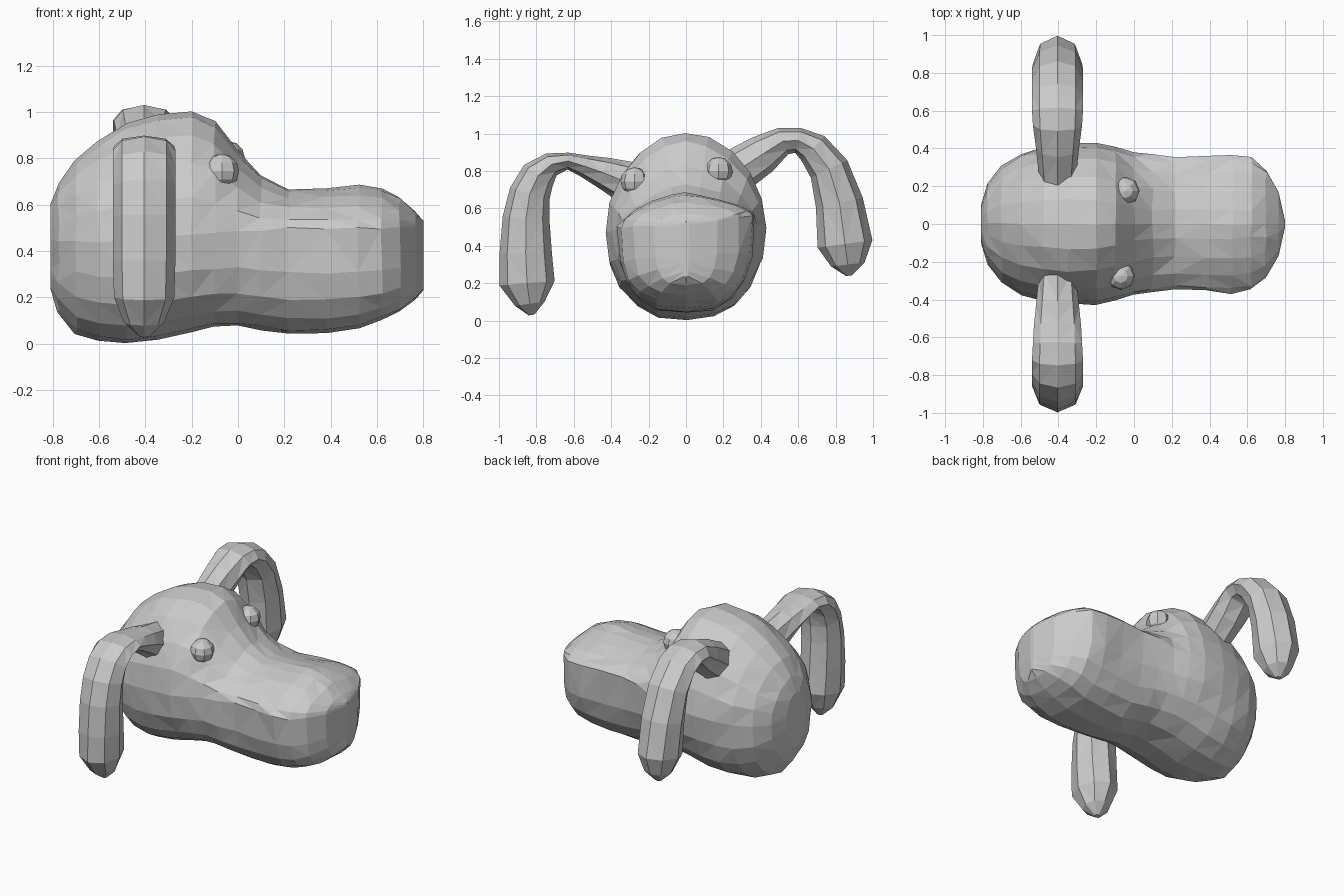
import bpy, bmesh, random
from math import sin, cos, pi, copysign
from mathutils import Vector

random.seed(4)


def finish(bm, name):
    bmesh.ops.recalc_face_normals(bm, faces=bm.faces[:])
    mesh = bpy.data.meshes.new(name)
    bm.to_mesh(mesh)
    bm.free()
    obj = bpy.data.objects.new(name, mesh)
    bpy.context.collection.objects.link(obj)
    return obj


def loft(name, rings):
    """Skin a list of equal-length point rings and cap both ends."""
    bm = bmesh.new()
    rows = [[bm.verts.new(p) for p in ring] for ring in rings]
    n = len(rows[0])
    for a, b in zip(rows, rows[1:]):
        for i in range(n):
            j = (i + 1) % n
            bm.faces.new((a[i], a[j], b[j], b[i]))
    bm.faces.new(rows[0])
    bm.faces.new(rows[-1])
    bmesh.ops.triangulate(bm, faces=bm.faces[:])
    return finish(bm, name)


def power(v, n):
    return copysign(abs(v) ** (2 / n), v)


# Head and snout: x, bottom, widest height, top, half width, lower/upper roundness
sections = [
    (-0.81, 0.24, 0.45, 0.60, 0.10, 2.0, 2.0),
    (-0.775, 0.14, 0.45, 0.69, 0.21, 2.0, 2.0),
    (-0.70, 0.045, 0.45, 0.79, 0.31, 2.1, 2.0),
    (-0.60, 0.01, 0.45, 0.875, 0.375, 2.2, 2.0),
    (-0.48, 0.00, 0.46, 0.95, 0.405, 2.3, 2.0),
    (-0.35, 0.015, 0.47, 0.99, 0.425, 2.3, 2.0),
    (-0.20, 0.05, 0.48, 1.005, 0.425, 2.3, 1.95),
    (-0.10, 0.07, 0.49, 0.96, 0.405, 2.4, 1.8),
    (0.00, 0.075, 0.50, 0.83, 0.38, 2.5, 1.65),
    (0.10, 0.06, 0.52, 0.73, 0.365, 2.6, 1.5),
    (0.22, 0.04, 0.53, 0.665, 0.35, 2.7, 1.5),
    (0.38, 0.045, 0.53, 0.67, 0.355, 2.8, 1.5),
    (0.52, 0.065, 0.53, 0.685, 0.365, 2.8, 1.5),
    (0.62, 0.10, 0.53, 0.67, 0.35, 3.0, 1.5),
    (0.70, 0.14, 0.53, 0.63, 0.285, 3.2, 1.6),
    (0.765, 0.19, 0.52, 0.57, 0.17, 3.5, 1.8),
    (0.80, 0.23, 0.51, 0.53, 0.015, 3.5, 2.0),
]
SIDES = 20
rings = []
for x, lo, mid, hi, w, n_lo, n_hi in sections:
    ring = []
    for i in range(SIDES):
        a = 2 * pi * i / SIDES
        s, n = sin(a), n_hi if sin(a) >= 0 else n_lo
        y = w * power(cos(a), n)
        # the ridge along the snout sits a little higher on the far side
        m = mid + (0.09 * y if x > 0 else 0.03 * y)
        z = m + (hi - m if s >= 0 else m - lo) * power(s, n)
        j = 0.006 if -0.8 < x < 0.75 else 0
        ring.append((x + random.uniform(-j, j), y + random.uniform(-j, j),
                     max(0, z + random.uniform(-j, j) * 0.7)))
    rings.append(ring)
loft("head_and_snout", rings)


def ear(name, path):
    """Flattened octagonal tube bent in the y-z plane: y, z, half thickness, half width."""
    pts = [Vector((-0.405, p[0], p[1])) for p in path]
    rings = []
    for k, (c, p) in enumerate(zip(pts, path)):
        t = (pts[min(k + 1, len(pts) - 1)] - pts[max(k - 1, 0)]).normalized()
        normal = Vector((0, -t.z, t.y))
        rings.append([c + normal * (p[2] * sin(a)) + Vector((p[3] * cos(a), 0, 0))
                      for a in (2 * pi * i / 8 for i in range(8))])
    loft(name, rings)


# Drooping ears, the far one raised higher
ear("ear_far", [
    (0.27, 0.80, 0.12, 0.10), (0.41, 0.89, 0.105, 0.115), (0.52, 0.96, 0.075, 0.13),
    (0.60, 0.963, 0.068, 0.135), (0.68, 0.92, 0.09, 0.135), (0.765, 0.81, 0.108, 0.135),
    (0.82, 0.63, 0.128, 0.135), (0.85, 0.41, 0.148, 0.13), (0.865, 0.30, 0.09, 0.085),
    (0.87, 0.24, 0.015, 0.02)])
ear("ear_near", [
    (-0.29, 0.73, 0.12, 0.10), (-0.44, 0.79, 0.085, 0.115), (-0.54, 0.825, 0.06, 0.125),
    (-0.63, 0.853, 0.045, 0.13), (-0.72, 0.835, 0.065, 0.135), (-0.79, 0.775, 0.095, 0.135),
    (-0.835, 0.68, 0.11, 0.135), (-0.855, 0.55, 0.125, 0.135), (-0.857, 0.36, 0.14, 0.135),
    (-0.85, 0.20, 0.148, 0.13), (-0.835, 0.09, 0.08, 0.085), (-0.825, 0.03, 0.015, 0.02)])

# Eyes: small faceted balls sunk under the brow, with a pointed rear corner
for name, centre in (("eye_near", (-0.07, -0.275, 0.745)), ("eye_far", (-0.045, 0.175, 0.80))):
    bm = bmesh.new()
    bmesh.ops.create_uvsphere(bm, u_segments=8, v_segments=6, radius=0.075)
    corner = min(bm.verts, key=lambda v: v.co.x)
    corner.co.x -= 0.045
    bmesh.ops.translate(bm, verts=bm.verts[:], vec=centre)
    finish(bm, name)
